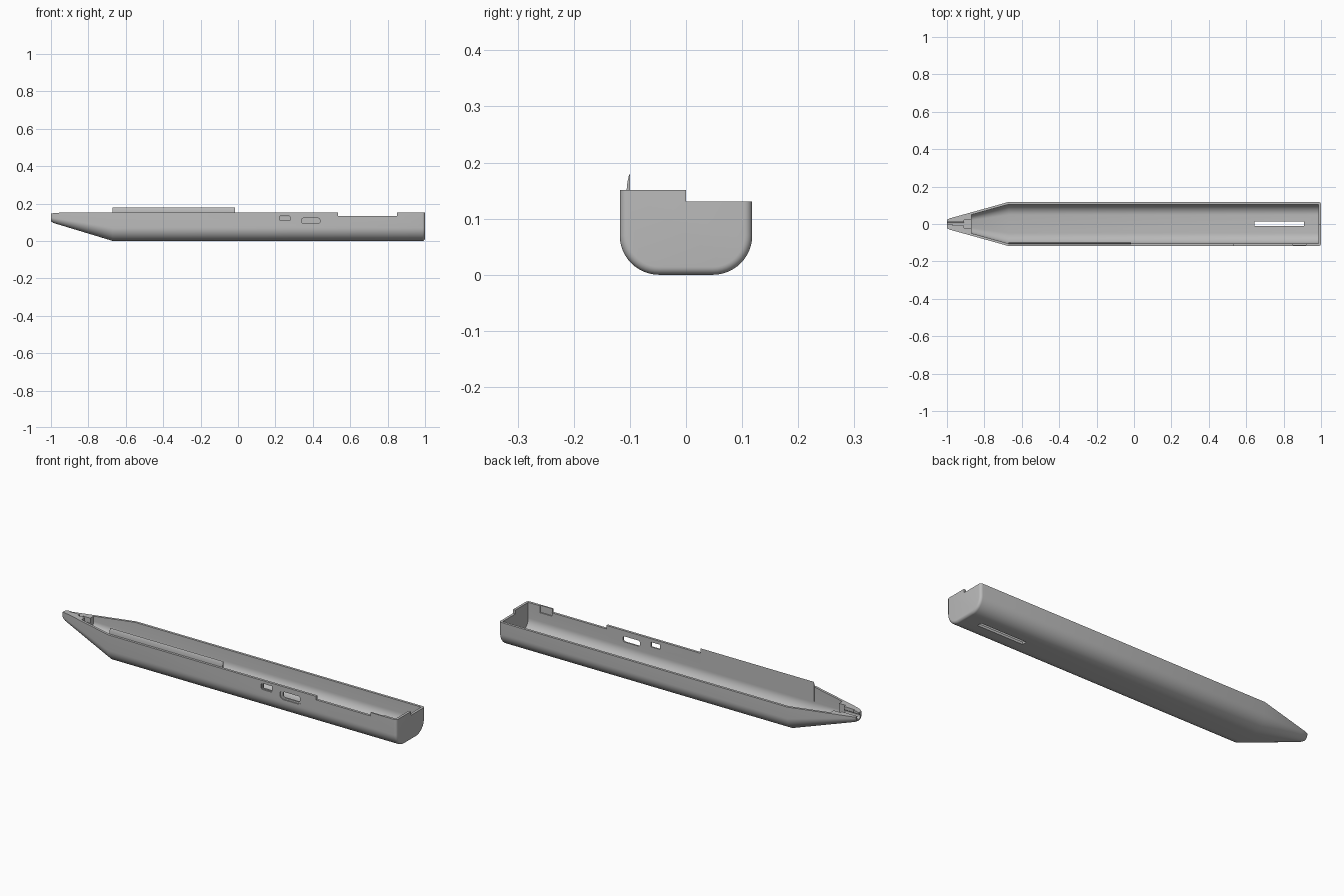
import bpy, bmesh, math

if "Cube" in bpy.data.objects:
    bpy.data.objects.remove(bpy.data.objects["Cube"], do_unlink=True)

grey = bpy.data.materials.new("plain grey")
grey.use_nodes = True
grey.diffuse_color = (0.5, 0.5, 0.5, 1)
grey.node_tree.nodes["Principled BSDF"].inputs["Base Color"].default_value = (0.5, 0.5, 0.5, 1)

HALF, CORNER, WALL, RIM, LOW_RIM = 0.118, 0.07, 0.013, 0.151, 0.131
SHOULDER, LENGTH = -0.67, 0.33


def loft(name, rings):
    """Skin a row of equal-length closed rings and cap both ends."""
    bm = bmesh.new()
    rows = [[bm.verts.new(p) for p in ring] for ring in rings]
    n = len(rows[0])
    for a, b in zip(rows, rows[1:]):
        for i in range(n):
            j = (i + 1) % n
            bm.faces.new((a[i], a[j], b[j], b[i]))
    bm.faces.new(rows[0])
    bm.faces.new(rows[-1])
    bmesh.ops.recalc_face_normals(bm, faces=bm.faces)
    mesh = bpy.data.meshes.new(name)
    bm.to_mesh(mesh)
    bm.free()
    mesh.materials.append(grey)
    obj = bpy.data.objects.new(name, mesh)
    bpy.context.collection.objects.link(obj)
    return obj


def trough(x, inset=0, top=RIM):
    """U-shaped section of the barrel at x, narrowing past the shoulder."""
    t = max(0, (SHOULDER - x) / LENGTH)
    w = HALF + (0.026 - HALF) * t - inset
    r = CORNER + (0.026 - CORNER) * t - inset
    z0 = 0.1 * t + inset
    pts = [(x, w, top)]
    for side in (1, -1):
        for k in range(13):
            a = math.pi / 2 * (k if side > 0 else 12 - k) / 12
            pts.append((x, side * (w - r + r * math.cos(a)), z0 + r - r * math.sin(a)))
    return pts + [(x, -w, top)]


def box(name, x, y, z):
    return loft(name, [[(px, y[0], z[0]), (px, y[1], z[0]), (px, y[1], z[1]), (px, y[0], z[1])]
                       for px in x])


def stadium(name, x, z, y, r):
    """Rounded rectangle in the xz plane, extruded along y."""
    rings = []
    for py in y:
        ring = []
        for q, (cx, cz) in enumerate([(x[1] - r, z[1] - r), (x[0] + r, z[1] - r),
                                      (x[0] + r, z[0] + r), (x[1] - r, z[0] + r)]):
            for k in range(7):
                a = math.pi / 2 * (q + k / 6)
                ring.append((cx + r * math.cos(a), py, cz + r * math.sin(a)))
        rings.append(ring)
    return loft(name, rings)


def cut(target, cutter):
    cutter.hide_render = True
    mod = target.modifiers.new("cut", "BOOLEAN")
    mod.operation, mod.solver, mod.object = "DIFFERENCE", "EXACT", cutter
    bpy.context.view_layer.objects.active = target
    bpy.ops.object.modifier_apply(modifier=mod.name)
    bpy.data.objects.remove(cutter, do_unlink=True)


# Outer barrel with a softened tip and a rounded rear end
fillet = 0.014
rings = [trough(-1, 0.004, 0.145), trough(-0.985, 0, 0.149), trough(-0.95), trough(SHOULDER)]
for k in range(7):
    a = math.pi / 2 * k / 6
    rings.append(trough(1 - fillet + fillet * math.sin(a), fillet * (1 - math.cos(a))))
shell = loft("pen_shell", rings)

# Hollow inside, stopping at the solid nose
cut(shell, loft("cavity", [trough(x, WALL, 0.3) for x in (-0.87, SHOULDER, 1 - WALL)]))

# Lower rim on the back half, and the notch in the front rim
cut(shell, box("back_rim_cut", (-1.1, 1.1), (0, 0.3), (LOW_RIM, 0.3)))
cut(shell, box("front_notch", (0.535, 0.85), (-0.3, 0.001), (LOW_RIM + 0.002, 0.3)))
cut(shell, box("latch_recess", (0.85, 0.92), (-0.111, -0.05), (0.115, 0.3)))

# Nose channel and its wider pocket
channel = [[(x, 0.013 * math.cos(math.tau * k / 24), 0.124 + 0.013 * math.sin(math.tau * k / 24))
            for k in range(24)] for x in (-1.1, -0.8)]
cut(shell, loft("nose_channel", channel))
cut(shell, box("nose_slit", (-0.97, -0.8), (-0.007, 0.007), (0.124, 0.3)))
cut(shell, box("nose_pocket", (-0.91, -0.8), (-0.022, 0.022), (0.105, 0.3)))

# Side openings: recess first, then the hole through the wall
for name, x, z, r, margin in (("button", (0.325, 0.452), (0.083, 0.131), 0.022, 0.014),
                              ("port", (0.217, 0.283), (0.104, 0.137), 0.008, 0.006)):
    cut(shell, stadium(name + "_recess", x, z, (-0.2, -HALF + 0.005), r))
    cut(shell, stadium(name + "_hole", (x[0] + margin, x[1] - margin),
                       (z[0] + margin / 1.5, z[1] - margin / 1.5), (-0.2, -0.05), r / 2))

# Slot in the underside
cut(shell, box("bottom_slot", (0.645, 0.91), (-0.012, 0.014), (-0.1, 0.05)))

# Locating lip standing above the front rim
profile = [(-0.1, 0.075), (-0.1, 0.18), (-0.102, 0.176), (-0.1045, 0.165), (-0.106, 0.15), (-0.106, 0.075)]
lip = loft("locating_lip", [[(x, y, z) for y, z in profile] for x in (SHOULDER, -0.015)])

for obj in (shell, lip):
    bpy.ops.object.select_all(action="DESELECT")
    obj.select_set(True)
    bpy.context.view_layer.objects.active = obj
    bpy.ops.object.shade_smooth_by_angle(angle=math.radians(30))
